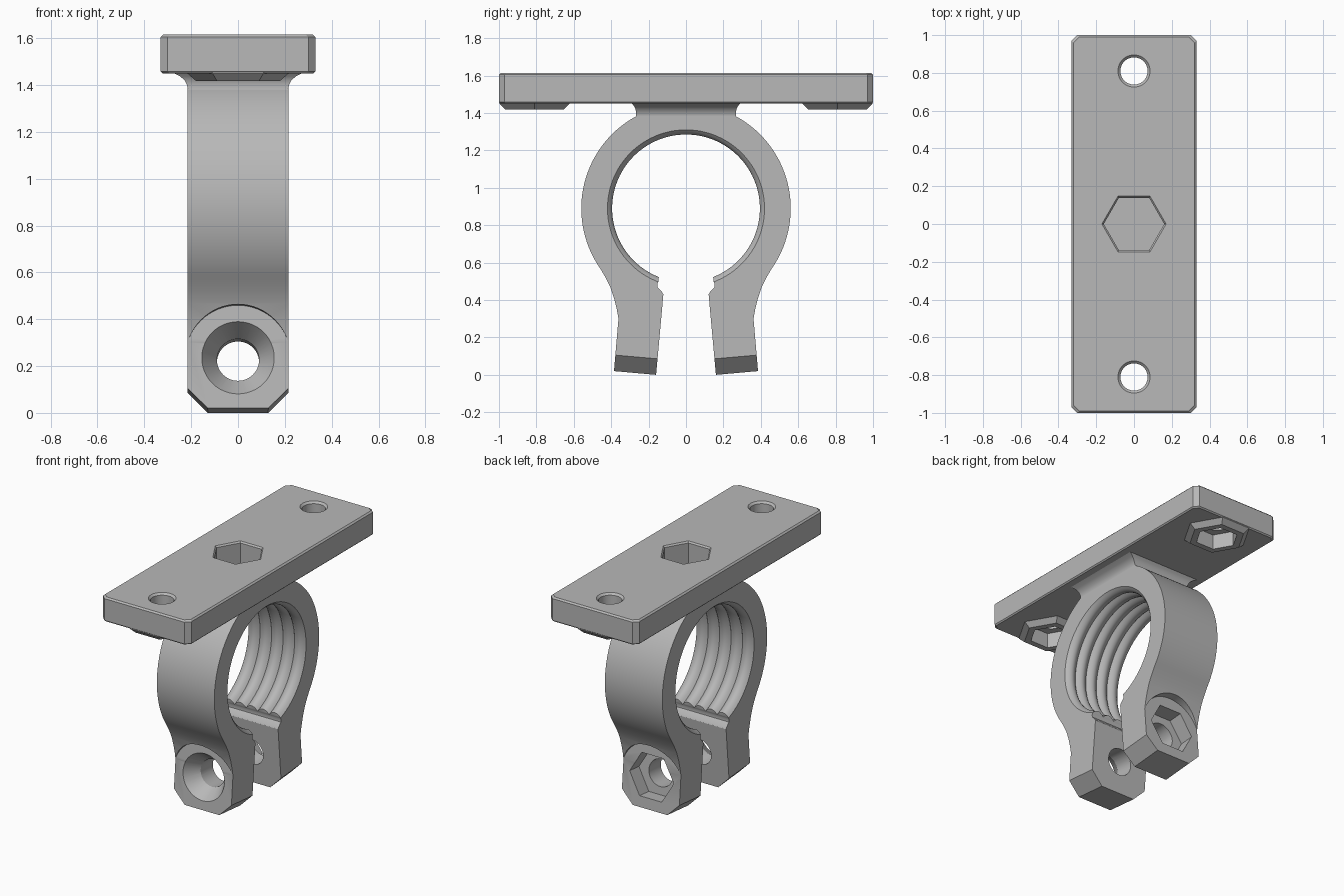
import bpy, bmesh, math
from mathutils import Matrix, Vector

if "Cube" in bpy.data.objects:
    bpy.data.objects.remove(bpy.data.objects["Cube"])

grey = bpy.data.materials.new("mid_grey")
grey.use_nodes = True
grey.diffuse_color = (0.48, 0.48, 0.48, 1)
grey.node_tree.nodes["Principled BSDF"].inputs["Base Color"].default_value = grey.diffuse_color


def loft(name, rings, matrix=Matrix()):
    """Solid made by joining matching rings of points, with capped ends."""
    bm = bmesh.new()
    loops = [[bm.verts.new(matrix @ Vector(p)) for p in ring] for ring in rings]
    for a, b in zip(loops, loops[1:]):
        for i in range(len(a)):
            j = (i + 1) % len(a)
            bm.faces.new((a[i], a[j], b[j], b[i]))
    bm.faces.new(loops[0])
    bm.faces.new(loops[-1])
    bmesh.ops.recalc_face_normals(bm, faces=bm.faces)
    mesh = bpy.data.meshes.new(name)
    bm.to_mesh(mesh)
    bm.free()
    mesh.materials.append(grey)
    ob = bpy.data.objects.new(name, mesh)
    bpy.context.collection.objects.link(ob)
    return ob


def turned(name, sides, steps, matrix=Matrix()):
    """Regular prism or cone stack about local z from (radius, height) steps."""
    angles = [math.tau * i / sides for i in range(sides)]
    return loft(name, [[(r * math.cos(a), r * math.sin(a), z) for a in angles]
                       for r, z in steps], matrix)


def cut(target, cutters):
    bpy.context.view_layer.objects.active = target
    for c in cutters:
        c.hide_render = True
        mod = target.modifiers.new("cut", 'BOOLEAN')
        mod.operation, mod.solver, mod.object = 'DIFFERENCE', 'EXACT', c
        bpy.ops.object.modifier_apply(modifier=mod.name)


def chamfered_rect(x, y, c, z):
    return [(x, y - c, z), (x - c, y, z), (c - x, y, z), (-x, y - c, z),
            (-x, c - y, z), (c - x, -y, z), (x - c, -y, z), (x, c - y, z)]


def arc(radius, start, end, count):
    out = []
    for i in range(count + 1):
        a = math.radians(start + (end - start) * i / count)
        out.append((radius * math.cos(a), RING_Z + radius * math.sin(a)))
    return out


TOP, BASE, RING_Z, WIDTH = 1.615, 1.45, 0.89, 0.215
SIDES = (-1, 1)

# Top plate with chamfered corners and edges
plate = loft("top_plate", [chamfered_rect(0.33 - i, 1 - i, 0.03, z) for i, z in
                           ((0.008, BASE), (0, BASE + 0.008), (0, TOP - 0.01), (0.01, TOP))])

# Flared neck between plate and ring
neck = loft("neck", [[(x, y, z), (-x, y, z), (-x, -y, z), (x, -y, z)] for x, y, z in
                     ((0.214, 0.29, 1.355), (0.214, 0.268, 1.383), (0.218, 0.266, 1.40),
                      (0.228, 0.27, 1.42), (0.247, 0.278, 1.437), (0.28, 0.292, 1.453))])

# Open clamp ring with two legs, drawn as a half profile and mirrored
leg = [(0.43, 0.52), (0.405, 0.47), (0.385, 0.41), (0.37, 0.35), (0.361, 0.3),
       (0.385, 0.02), (0.16, 0), (0.121, 0.43), (0.128, 0.443), (0.152, 0.467),
       (0.153, 0.485), (0.147, 0.5), (0.146, 0.52)]
half = arc(0.56, 90, -35, 48) + leg + arc(0.36, -68, 90, 48)
outline = half + [(-y, z) for y, z in reversed(half) if abs(y) > 1e-5]
clamp = loft("clamp_ring", [[(x, y, z) for y, z in outline] for x in (-WIDTH, WIDTH)])

# Ribbed bore
RIBS, STEPS = 5, 8
bore_steps = [(0.42, -0.3)]
for i in range(RIBS * STEPS + 1):
    t = 2 * (i % STEPS) / STEPS - 1
    bore_steps.append((0.395 + 0.025 * t * t, WIDTH * (2 * i / (RIBS * STEPS) - 1)))
bore_steps.append((0.42, 0.3))
bore = turned("bore_cutter", 96, bore_steps,
              Matrix.Translation((0, 0, RING_Z)) @ Matrix.Rotation(math.pi / 2, 4, 'Y'))
cutters = [bore]

# Leg pads, corner chamfers, bolt hole, countersink and nut pocket
for s in SIDES:
    frame = Matrix.Translation((0, s * 0.367, 0.235)) @ Matrix.Rotation(-s * math.radians(85), 4, 'X')
    cutters.append(turned("pad_cutter", 64, ((0.225, 0.001), (0.225, 0.2)), frame))
    cutters.append(turned("bolt_cutter", 48, ((0.09, -0.3), (0.09, 0.1)), frame))
    if s < 0:
        cutters.append(turned("countersink_cutter", 48, ((0.088, -0.1), (0.155, 0), (0.155, 0.05)), frame))
    else:
        cutters.append(turned("nut_cutter", 6, ((0.165, -0.1), (0.165, 0.05)), frame))
    for side in SIDES:
        corner = frame @ Matrix.Translation((side * 0.314, s * 0.314, 0))
        cutters.append(turned("chamfer_cutter", 4, ((0.283, -0.3), (0.283, 0.1)), corner))
cut(clamp, cutters)

# Central hexagonal pocket through plate and neck into the ring
pocket = turned("pocket_cutter", 6, ((0.16, TOP - 0.2), (0.16, TOP - 0.01),
                                     (0.172, TOP + 0.002), (0.172, TOP + 0.1)))
for part in (plate, neck, clamp):
    cut(part, [pocket])
cutters.append(pocket)

# Nut bosses under the plate ends, with bolt holes
parts = [plate, neck, clamp]
for s, label in zip(SIDES, ("front", "back")):
    place = Matrix.Translation((0, s * 0.81, 0))
    boss = turned(label + "_nut_boss", 6, ((0.18, 1.418), (0.217, BASE), (0.217, BASE + 0.005)), place)
    hole = turned("hole_cutter", 48, ((0.072, 1.3), (0.072, TOP - 0.013),
                                      (0.087, TOP + 0.002), (0.087, TOP + 0.1)), place)
    nut = turned("boss_nut_cutter", 6, ((0.135, 1.3), (0.135, 1.52)), place)
    for part in (boss, plate):
        cut(part, [nut, hole])
    parts.append(boss)
    cutters += [hole, nut]

for c in cutters:
    bpy.data.objects.remove(c)

# Smooth curved walls, keep edges crisp
bpy.ops.object.select_all(action='DESELECT')
for part in parts:
    part.select_set(True)
bpy.context.view_layer.objects.active = clamp
bpy.ops.object.shade_smooth_by_angle(angle=math.radians(25))
